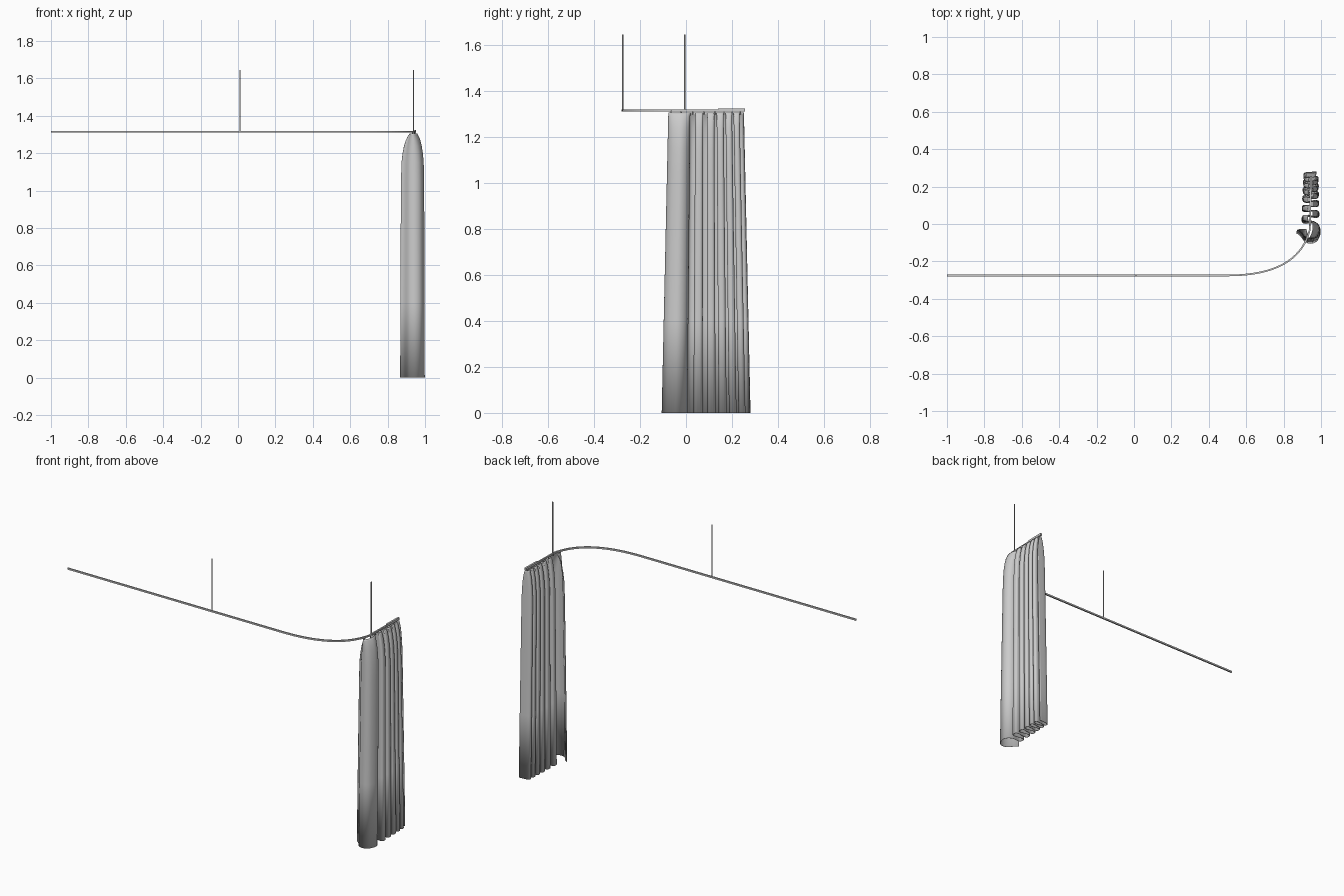
import bpy
from mathutils import Vector
from mathutils.geometry import interpolate_bezier

if "Cube" in bpy.data.objects:
    bpy.data.objects.remove(bpy.data.objects["Cube"])

Z_RAIL = 1.314


def mesh_object(name, verts, faces):
    me = bpy.data.meshes.new(name)
    me.from_pydata(verts, [], faces)
    me.update()
    ob = bpy.data.objects.new(name, me)
    bpy.context.collection.objects.link(ob)
    return ob


def box_sweep(name, pts, w, h):
    """Sweep a rectangular section along a horizontal path."""
    verts, faces = [], []
    n = len(pts)
    for i, p in enumerate(pts):
        d = (pts[min(i + 1, n - 1)] - pts[max(i - 1, 0)]).normalized()
        side = Vector((-d.y, d.x, 0)) * w / 2
        up = Vector((0, 0, h / 2))
        verts += [p - side - up, p + side - up, p + side + up, p - side + up]
    for i in range(n - 1):
        a = i * 4
        for k in range(4):
            m = (k + 1) % 4
            faces.append((a + k, a + 4 + k, a + 4 + m, a + m))
    faces += [(0, 1, 2, 3), tuple(4 * n - 1 - k for k in range(4))]
    return mesh_object(name, verts, faces)


def rod(name, x, y, z0, z1, r, sides=12):
    bpy.ops.mesh.primitive_cylinder_add(vertices=sides, radius=r, depth=z1 - z0,
                                        location=(x, y, (z0 + z1) / 2))
    ob = bpy.context.object
    ob.name = name
    bpy.ops.object.shade_smooth_by_angle()
    return ob


def spline(ctrl, steps):
    """Catmull-Rom through the control points."""
    p = [2 * ctrl[0] - ctrl[1]] + ctrl + [2 * ctrl[-1] - ctrl[-2]]
    out = []
    for i in range(1, len(p) - 2):
        a, b, c, d = p[i - 1:i + 3]
        for s in range(steps):
            t = s / steps
            out.append(0.5 * (2 * b + (c - a) * t + (2 * a - 5 * b + 4 * c - d) * t * t
                              + (3 * b - a - 3 * c + d) * t ** 3))
    return out + [ctrl[-1]]


# Curved ceiling rail
bend = interpolate_bezier(Vector((0.5, -0.275, Z_RAIL)), Vector((0.76, -0.275, Z_RAIL)),
                          Vector((0.90, -0.19, Z_RAIL)), Vector((0.94, -0.03, Z_RAIL)), 25)
path = [Vector((-1, -0.275, Z_RAIL))] + list(bend) + [Vector((0.947, 0.255, Z_RAIL))]
rail = box_sweep("rail", path, 0.009, 0.010)
box_sweep("rail_end_sleeve", [Vector((0.944, 0.14, 1.317)), Vector((0.947, 0.256, 1.317))],
          0.011, 0.014)

# Hanging rods
for i, (x, y) in enumerate([(0.01, -0.275), (0.938, -0.006)]):
    rod(f"hanger_rod_{i + 1}", x, y, Z_RAIL, 1.645, 0.0032)

# Curtain fold outline at floor level: open leading fold, then tightening pleats
ctrl = [Vector(p) for p in [(0.868, -0.048), (0.890, -0.064), (0.915, -0.095), (0.95, -0.104),
                            (0.98, -0.088), (0.997, -0.045), (0.985, -0.012), (0.955, 0.004)]]
centers = [0.022, 0.052, 0.083, 0.110, 0.136, 0.159, 0.182, 0.203, 0.224, 0.243, 0.262]
for i, c in enumerate(centers):
    s = -1 if i % 2 == 0 else 1
    tip = (0.897 + 0.001 * i) if s < 0 else (0.990 - 0.0005 * i)
    w = 0.019 - 0.0006 * i
    ctrl += [Vector((tip - s * 0.012, c - w)), Vector((tip, c)),
             Vector((tip - s * 0.012, c + w))]
ctrl.append(Vector((0.975, 0.279)))
section = spline(ctrl, 5)


def rail_x(y):
    return 0.942 + (0.004 * y / 0.25 if y > 0 else 2.5 * -y * y)


# Folds gather toward the rail near the top: (height, fullness)
levels = [(0, 1), (0.4, 0.985), (0.8, 0.96), (1.05, 0.94), (1.15, 0.90), (1.20, 0.82),
          (1.24, 0.71), (1.265, 0.60), (1.285, 0.47), (1.297, 0.36), (1.305, 0.28)]
verts, faces = [], []
n = len(section)
for z, full in levels:
    ys = 1 - 0.15 * z / 1.305
    for p in section:
        y = 0.088 + (p.y - 0.088) * ys
        mid = 0.938 + (rail_x(y) - 0.938) * (1 - full)
        verts.append((mid + (p.x - 0.938) * full, y, z))
for r in range(len(levels) - 1):
    for i in range(n - 1):
        a = r * n + i
        faces.append((a, a + 1, a + n + 1, a + n))
curtain = mesh_object("curtain", verts, faces)
mod = curtain.modifiers.new("cloth_thickness", 'SOLIDIFY')
mod.thickness = 0.003
mod.offset = 0
bpy.context.view_layer.objects.active = curtain
curtain.select_set(True)
bpy.ops.object.shade_smooth_by_angle()

# Gliders joining the curtain to the rail
for i, y in enumerate([-0.065, -0.02, 0.03, 0.08, 0.125, 0.165, 0.20, 0.235]):
    rod(f"glider_{i + 1}", 0.932 if y < -0.05 else rail_x(y), y, 1.296, Z_RAIL, 0.003, 8)
